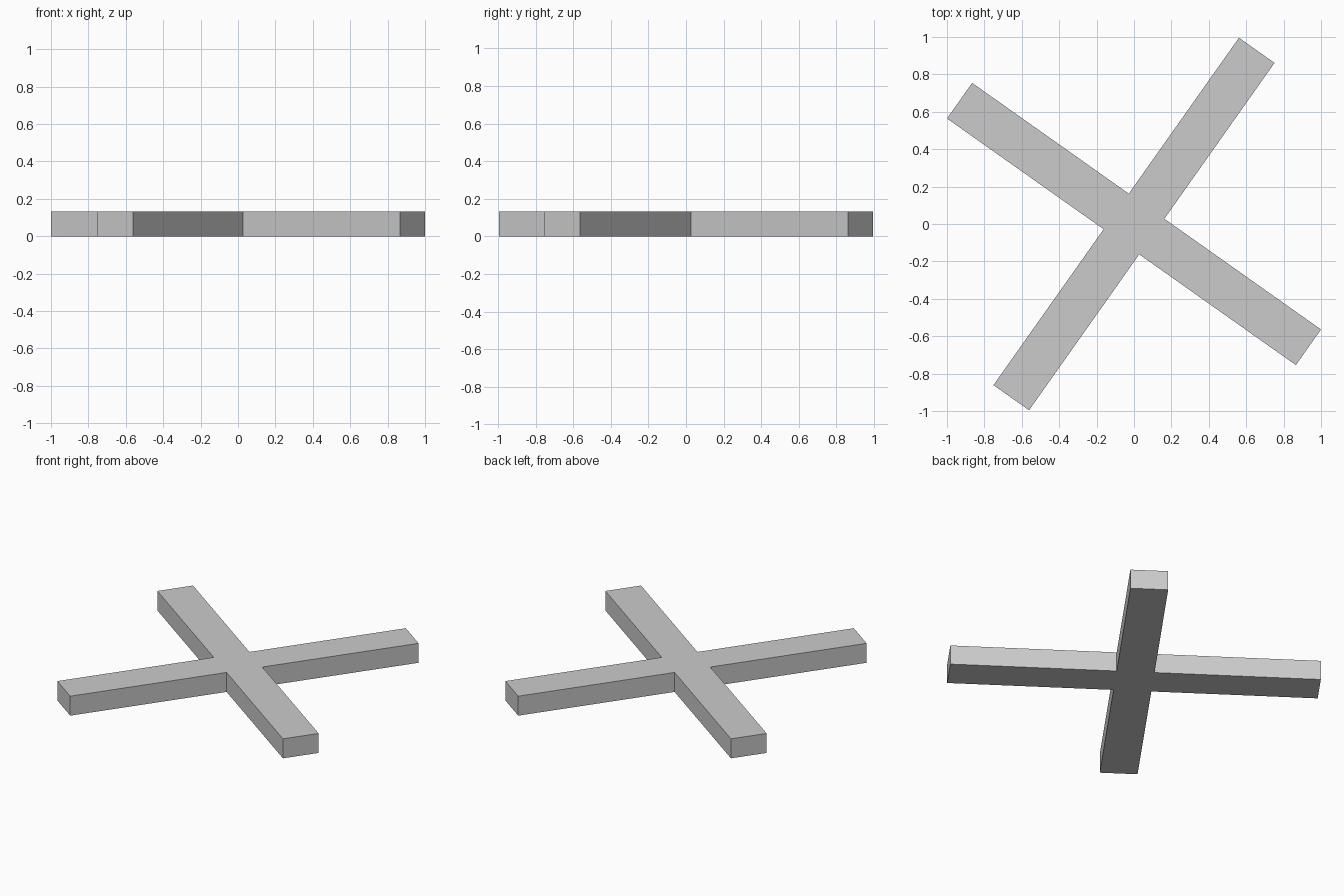
import bpy, bmesh
from math import radians
from mathutils import Matrix, Vector

if "Cube" in bpy.data.objects:
    bpy.data.objects.remove(bpy.data.objects["Cube"])

HALF_WIDTH = 0.1165
HEIGHT = 0.132
ARM_LENGTHS = (1.142, 1.137)   # alternating arms
ANGLE = radians(-35.25)

# Outline: each arm adds its two tip corners and one inner corner
outline = []
for i in range(4):
    turn = Matrix.Rotation(ANGLE + radians(90 * i), 3, 'Z')
    reach = ARM_LENGTHS[i % 2]
    for x, y in ((reach, -HALF_WIDTH), (reach, HALF_WIDTH), (HALF_WIDTH, HALF_WIDTH)):
        outline.append(turn @ Vector((x, y, 0)))

# Extrude the outline into a flat four-armed cross
bm = bmesh.new()
base = bm.faces.new([bm.verts.new(p) for p in outline])
top = bmesh.ops.extrude_face_region(bm, geom=[base], use_keep_orig=True)["geom"]
bmesh.ops.translate(bm, vec=(0, 0, HEIGHT),
                    verts=[g for g in top if isinstance(g, bmesh.types.BMVert)])
bmesh.ops.recalc_face_normals(bm, faces=bm.faces)

mesh = bpy.data.meshes.new("cross_base")
bm.to_mesh(mesh)
bm.free()
bpy.context.collection.objects.link(bpy.data.objects.new("cross_base", mesh))
